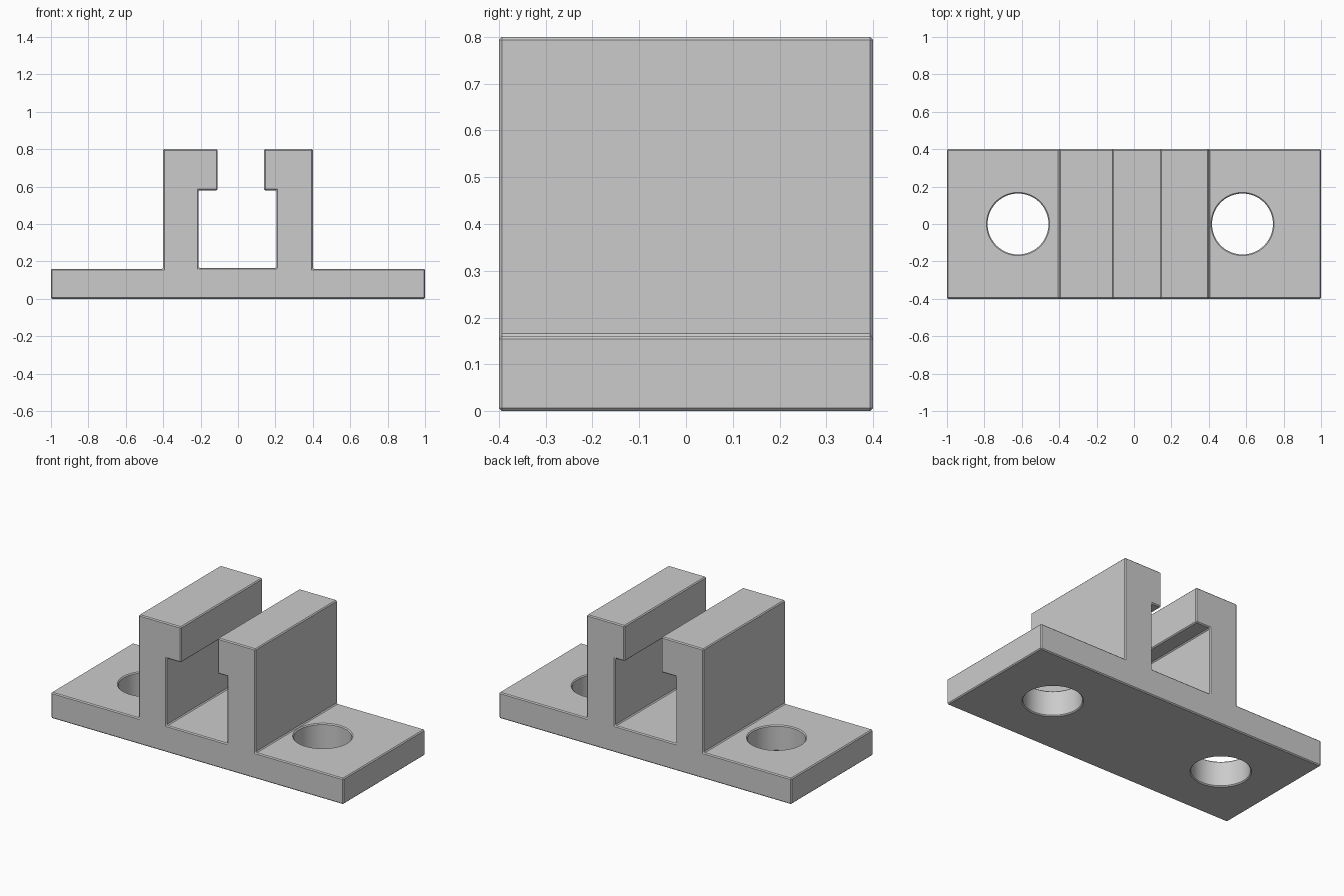
import bpy, bmesh, math

old = bpy.data.objects.get("Cube")
if old:
    bpy.data.objects.remove(old, do_unlink=True)

DEPTH = 0.4      # half depth of the extrusion
CHAMFER = 0.006  # small broken edge everywhere
BASE_TOP = 0.16

grey = bpy.data.materials.new("plain grey")
grey.use_nodes = True
colour = (0.6, 0.6, 0.6, 1)
grey.diffuse_color = colour
grey.node_tree.nodes["Principled BSDF"].inputs["Base Color"].default_value = colour


def make_object(name, bm):
    bmesh.ops.recalc_face_normals(bm, faces=bm.faces)
    mesh = bpy.data.meshes.new(name)
    bm.to_mesh(mesh)
    bm.free()
    mesh.materials.append(grey)
    obj = bpy.data.objects.new(name, mesh)
    bpy.context.collection.objects.link(obj)
    return obj


def extruded_profile(name, points):
    bm = bmesh.new()
    face = bm.faces.new([bm.verts.new((x, -DEPTH, z)) for x, z in points])
    result = bmesh.ops.extrude_face_region(bm, geom=[face])
    verts = [v for v in result["geom"] if isinstance(v, bmesh.types.BMVert)]
    bmesh.ops.translate(bm, verts=verts, vec=(0, 2 * DEPTH, 0))
    return make_object(name, bm)


def hole_cutter(name, x, radius, sides=64):
    # Straight bore that flares slightly at both mouths
    bm = bmesh.new()
    levels = [(-CHAMFER, radius + 2 * CHAMFER), (CHAMFER, radius),
              (BASE_TOP - CHAMFER, radius), (BASE_TOP + CHAMFER, radius + 2 * CHAMFER)]
    rings = []
    for z, r in levels:
        angles = [2 * math.pi * i / sides for i in range(sides)]
        rings.append([bm.verts.new((x + r * math.cos(a), r * math.sin(a), z)) for a in angles])
    for low, high in zip(rings, rings[1:]):
        for i in range(sides):
            j = (i + 1) % sides
            bm.faces.new((low[i], low[j], high[j], high[i]))
    bm.faces.new(rings[0])
    bm.faces.new(rings[-1])
    return make_object(name, bm)


# Base plate with two hooked rails around a slot
bracket = extruded_profile("slotted_bracket", [
    (-1, 0), (1, 0), (1, BASE_TOP), (0.4, BASE_TOP), (0.4, 0.8),
    (0.14, 0.8), (0.14, 0.58), (0.205, 0.58), (0.205, 0.165),
    (-0.21, 0.165), (-0.21, 0.58), (-0.11, 0.58), (-0.11, 0.8),
    (-0.4, 0.8), (-0.4, BASE_TOP), (-1, BASE_TOP)])
bpy.context.view_layer.objects.active = bracket
bracket.select_set(True)

# Chamfered edges
bevel = bracket.modifiers.new("chamfer", "BEVEL")
bevel.width = CHAMFER
bevel.segments = 1
bevel.limit_method = "ANGLE"
bpy.ops.object.modifier_apply(modifier=bevel.name)

# Mounting holes
for side, x in (("right", -0.62), ("left", 0.58)):
    cutter = hole_cutter(side + "_hole_cutter", x, 0.163)
    cut = bracket.modifiers.new(side + "_hole", "BOOLEAN")
    cut.operation = "DIFFERENCE"
    cut.solver = "EXACT"
    cut.object = cutter
    bpy.ops.object.modifier_apply(modifier=cut.name)
    bpy.data.objects.remove(cutter, do_unlink=True)

bpy.ops.object.shade_smooth_by_angle(angle=math.radians(20))
